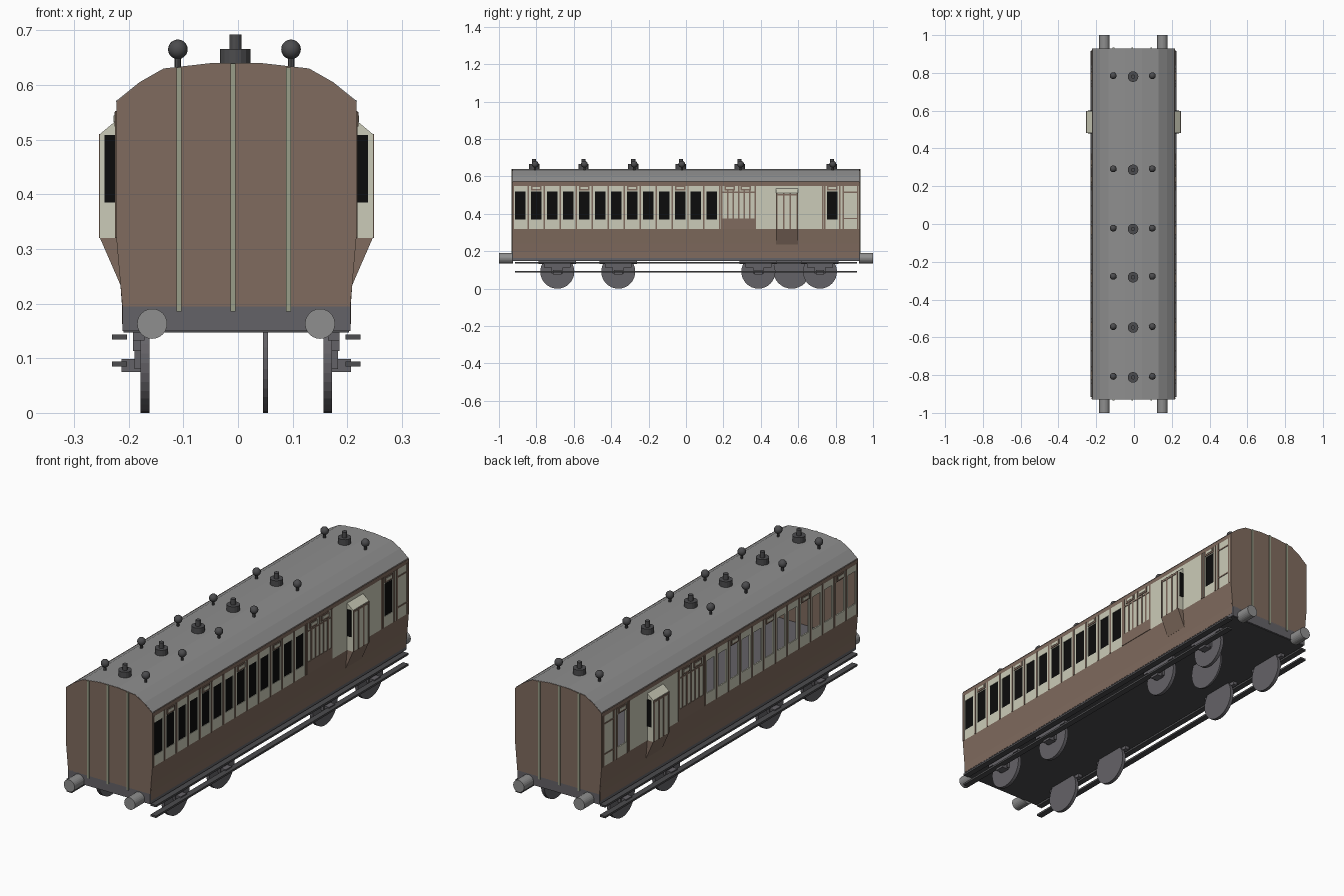
import bpy, bmesh, math
from mathutils import Matrix

if "Cube" in bpy.data.objects:
    bpy.data.objects.remove(bpy.data.objects["Cube"])

CX = -0.003  # body centre line


def material(name, rgb):
    m = bpy.data.materials.new(name)
    lin = [((c / 255 + 0.055) / 1.055) ** 2.4 for c in rgb]
    m.diffuse_color = (*lin, 1)
    m.use_nodes = True
    m.node_tree.nodes["Principled BSDF"].inputs["Base Color"].default_value = m.diffuse_color
    return m


BROWN = material("brown_paint", (128, 107, 94))
CREAM = material("cream_paint", (203, 203, 184))
STRIP = material("pale_green_strip", (152, 158, 136))
ROOF = material("roof_grey", (142, 142, 142))
FRAME = material("frame_grey", (100, 98, 103))
DARK = material("dark_grey", (76, 76, 78))
BLACK = material("black_glass", (12, 12, 12))


def finish(name, bm, *mats, recalc=True):
    if recalc:
        bmesh.ops.recalc_face_normals(bm, faces=bm.faces)
    me = bpy.data.meshes.new(name)
    bm.to_mesh(me)
    bm.free()
    for m in mats:
        me.materials.append(m)
    ob = bpy.data.objects.new(name, me)
    bpy.context.collection.objects.link(ob)
    return ob


def box(bm, x, y, z):
    size = [abs(a[1] - a[0]) for a in (x, y, z)]
    mid = [(a[1] + a[0]) / 2 for a in (x, y, z)]
    bmesh.ops.create_cube(bm, size=1, matrix=Matrix.Translation(mid) @ Matrix.Diagonal((*size, 1)))


def side_box(bm, s, h, y, z):
    """Box given by distances from the centre line, on side s."""
    box(bm, (CX + s * h[0], CX + s * h[1]), y, z)


def cyl(bm, at, r, depth, axis="Z", seg=24):
    rot = {"X": Matrix.Rotation(math.pi / 2, 4, "Y"), "Y": Matrix.Rotation(math.pi / 2, 4, "X"),
           "Z": Matrix.Identity(4)}[axis]
    bmesh.ops.create_cone(bm, cap_ends=True, segments=seg, radius1=r, radius2=r, depth=depth,
                          matrix=Matrix.Translation(at) @ rot)


def prism(bm, pts, y0, y1):
    """Extrude an x-z polygon along y."""
    a = [bm.verts.new((x, y0, z)) for x, z in pts]
    b = [bm.verts.new((x, y1, z)) for x, z in pts]
    faces = [bm.faces.new(a), bm.faces.new(b[::-1])]
    n = len(pts)
    for i in range(n):
        faces.append(bm.faces.new((a[i], b[i], b[(i + 1) % n], a[(i + 1) % n])))
    return faces


def sheet(bm, rows, ys, skip=lambda y, z: False):
    """Grid sheet through x-z rows and y stations, leaving holes where skip is true."""
    v = [[bm.verts.new((x, y, z)) for y in ys] for x, z in rows]
    for i in range(len(rows) - 1):
        for j in range(len(ys) - 1):
            if not skip((ys[j] + ys[j + 1]) / 2, (rows[i][1] + rows[i + 1][1]) / 2):
                bm.faces.new((v[i][j], v[i][j + 1], v[i + 1][j + 1], v[i + 1][j]))


# Cross-section: half width and height
WALL = [(.2095, .163), (.2095, .2), (.2125, .24), (.2195, .32), (.2195, .37), (.2195, .52),
        (.2195, .55), (.2195, .572)]
ARCH = [(.2205, .57), (.177, .605), (.133, .63), (.045, .64)]
WINDOWS = [-.885 + .0853 * i for i in range(13)] + [.782]
HW = .028


def is_window(y, z):
    return .37 < z < .52 and any(abs(y - w) < HW for w in WINDOWS)


# Side walls with window openings
cuts = [-.925] + [w + d for w in WINDOWS for d in (-HW, HW)] + [.925]
for s, side in ((1, "right"), (-1, "left")):
    bm = bmesh.new()
    sheet(bm, [(CX + s * h, z) for h, z in WALL], cuts, is_window)
    for f in bm.faces:
        f.normal_update()
        if f.normal.x * s < 0:
            f.normal_flip()
        f.material_index = 1 if .32 < f.calc_center_median().z < .55 else 0
    ob = finish(side + "_wall", bm, BROWN, CREAM, recalc=False)
    mod = ob.modifiers.new("thickness", "SOLIDIFY")
    mod.thickness, mod.offset = .006, -1

    # Brown beading on the cream band
    bm = bmesh.new()
    lines = [w + .0427 for w in WINDOWS[:-1]] + [WINDOWS[0] - .038]
    lines += [.19, .222, .252, .282, .312, .342, .37, .73, .743, .822, .842, .918]
    for y in lines:
        side_box(bm, s, (.218, .222), (y - .004, y + .004), (.32, .552))
    side_box(bm, s, (.218, .222), (.19, .37), (.32, .375))
    for y0, y1, z in ((.19, .37, .515), (.842, .918, .375), (.842, .918, .515)):
        side_box(bm, s, (.218, .222), (y0, y1), (z - .003, z + .003))
    vents = WINDOWS[1:12:3] + [.235, .32, .782]
    for y in vents:
        side_box(bm, s, (.218, .223), (y - .028, y + .028), (.524, .55))
    finish(side + "_beading", bm, BROWN)

    # Cream vent panels above the doors
    bm = bmesh.new()
    for y in vents:
        side_box(bm, s, (.22, .2245), (y - .02, y + .02), (.532, .544))
    finish(side + "_door_vents", bm, CREAM)

    # Guard's lookout projecting from the wall
    bm = bmesh.new()
    pts = [(.21, .235), (.2495, .32), (.2495, .51), (.2195, .535), (.212, .535)]
    pts = [(.205, .235), (.2125, .235)] + pts[1:]
    faces = prism(bm, [(CX + s * h, z) for h, z in pts], .482, .598)
    bmesh.ops.bisect_plane(bm, geom=bm.verts[:] + bm.edges[:] + bm.faces[:],
                           plane_co=(0, 0, .32), plane_no=(0, 0, 1))
    for f in bm.faces:
        f.material_index = 1 if f.calc_center_median().z > .32 else 0
    finish(side + "_lookout", bm, BROWN, CREAM)
    bm = bmesh.new()
    for y in (.486, .523, .557, .594):
        side_box(bm, s, (.248, .2515), (y - .004, y + .004), (.32, .51))
    side_box(bm, s, (.248, .2515), (.482, .598), (.498, .506))
    finish(side + "_lookout_beading", bm, BROWN)
    bm = bmesh.new()
    for y in (.482, .598):
        side_box(bm, s, (.219, .241), (y - .002, y + .002), (.385, .508))
    finish(side + "_lookout_glass", bm, BLACK)

    # Full-length footboards
    bm = bmesh.new()
    side_box(bm, s, (.2, .2275), (-.915, .915), (.134, .143))
    side_box(bm, s, (.2, .2275), (-.915, .915), (.085, .094))
    finish(side + "_footboards", bm, DARK)

# Window panes, fitted on the right side only
bm = bmesh.new()
for w in WINDOWS:
    side_box(bm, 1, (.2145, .2175), (w - HW - .002, w + HW + .002), (.368, .522))
finish("window_panes", bm, BLACK)

# Roof
bm = bmesh.new()
arch = [(CX + h, z) for h, z in ARCH] + [(CX - h, z) for h, z in ARCH[::-1]]
sheet(bm, arch, [-.928, .928])
for f in bm.faces:
    f.normal_update()
    if f.normal.z < 0:
        f.normal_flip()
ob = finish("roof", bm, ROOF, recalc=False)
mod = ob.modifiers.new("thickness", "SOLIDIFY")
mod.thickness, mod.offset = .006, -1

# End walls with pale vertical strips
half = [(.2085, .195)] + WALL[2:4] + [(.2195, .569)] + [(h, z - .001) for h, z in ARCH[1:]]
outline = [(CX + h, z) for h, z in half] + [(CX - h, z) for h, z in half[::-1]]
for e, end in ((-1, "front"), (1, "back")):
    bm = bmesh.new()
    prism(bm, outline, e * .93, e * .918)
    finish(end + "_end_wall", bm, BROWN)
    bm = bmesh.new()
    for x, top in ((-.108, .632), (-.009, .639), (.092, .632)):
        box(bm, (x - .0045, x + .0045), (e * .928, e * .934), (.185, top))
    finish(end + "_end_strips", bm, STRIP)
    # Buffers
    bm = bmesh.new()
    for x in (-.157, .15):
        cyl(bm, (x, e * .962, .163), .0275, .076, "Y")
    finish(end + "_buffers", bm, ROOF)

# Underframe and its dark underside
bm = bmesh.new()
box(bm, (CX - .2085, CX + .2085), (-.93, .93), (.15, .2))
finish("underframe", bm, FRAME)
bm = bmesh.new()
box(bm, (CX - .206, CX + .206), (-.927, .927), (.147, .152))
finish("underside", bm, DARK)

# Wheels, springs and axle boxes
wheels, gear = bmesh.new(), bmesh.new()
for y in (-.688, -.362, .387, .716):
    for s in (1, -1):
        cyl(wheels, (CX + s * .167, y, .091), .091, .016, "X", 32)
        side_box(gear, s, (.168, .189), (y - .1, y + .1), (.132, .15))
        side_box(gear, s, (.168, .189), (y - .07, y + .07), (.113, .132))
        side_box(gear, s, (.172, .21), (y - .022, y + .022), (.075, .099))
        side_box(gear, s, (.17, .186), (y - .03, y + .03), (.08, .113))
finish("wheels", wheels, FRAME)
finish("springs_and_axle_boxes", gear, FRAME)
bm = bmesh.new()
cyl(bm, (.05, .565, .1), .1, .009, "X", 32)
finish("centre_disc", bm, FRAME)

# Roof lamps and ball ventilators
lamps, stems, balls = bmesh.new(), bmesh.new(), bmesh.new()
for y in (.785, .292, -.022, -.277, -.543, -.807):
    cyl(lamps, (-.005, y - .005, .648), .028, .036, seg=16)
    cyl(lamps, (-.005, y - .005, .675), .011, .034, seg=12)
    for x in (-.11, .097):
        cyl(stems, (x, y, .64), .006, .03, seg=8)
        bmesh.ops.create_uvsphere(balls, u_segments=16, v_segments=10, radius=.018,
                                  matrix=Matrix.Translation((x, y, .665)))
finish("roof_lamps", lamps, DARK)
finish("ventilator_stems", stems, DARK)
ob = finish("ventilator_balls", balls, DARK)
for p in ob.data.polygons:
    p.use_smooth = True
